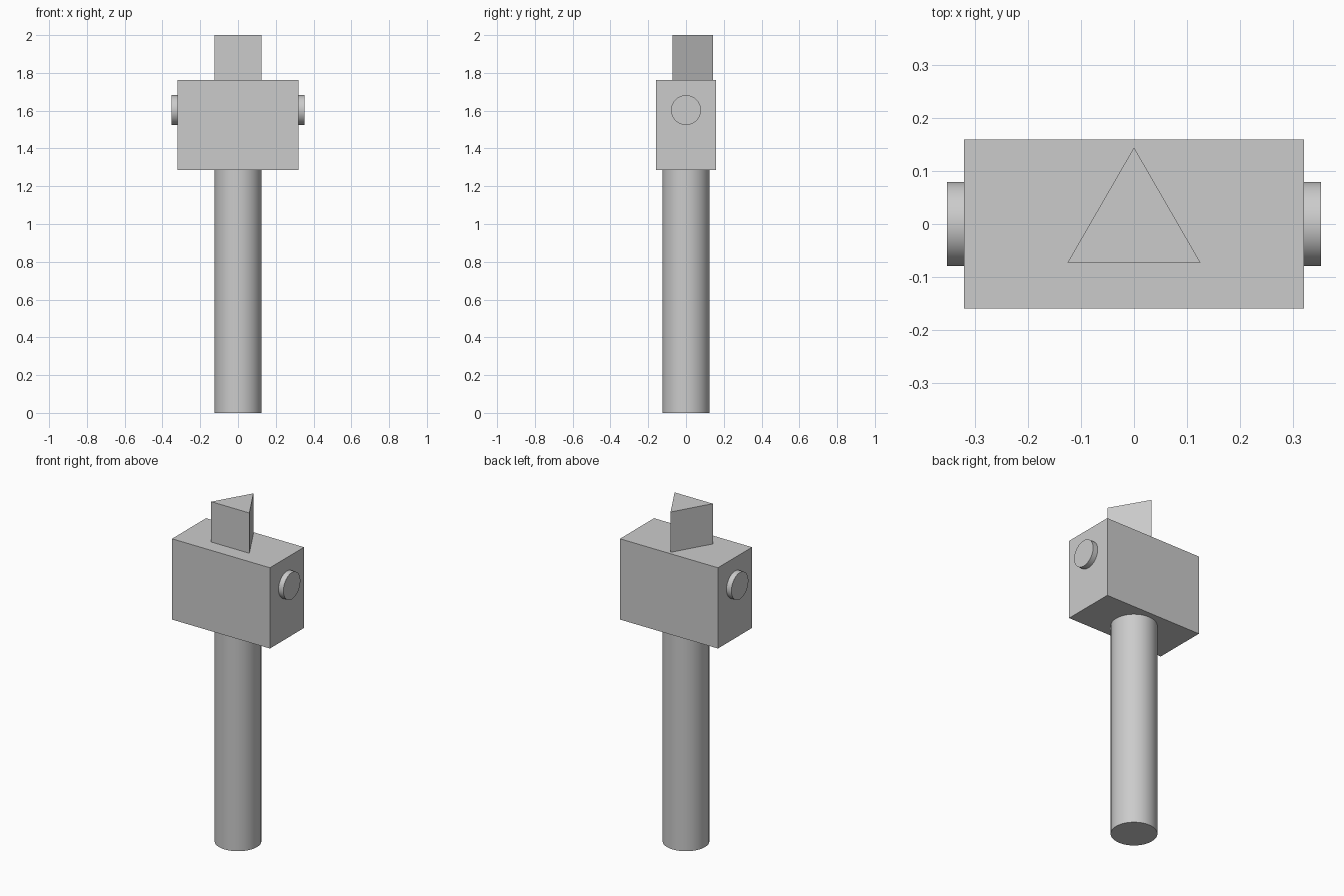
import bpy
from math import pi

cube = bpy.data.objects.get("Cube")
if cube:
    bpy.data.objects.remove(cube, do_unlink=True)

grey = bpy.data.materials.new("light_grey")
grey.use_nodes = True
colour = (0.6, 0.6, 0.6, 1)
grey.diffuse_color = colour
grey.node_tree.nodes["Principled BSDF"].inputs["Base Color"].default_value = colour


def finish(name, smooth=False):
    """Name and colour the part that was just added."""
    part = bpy.context.object
    part.name = name
    part.data.materials.append(grey)
    bpy.ops.object.transform_apply(location=False, rotation=True, scale=True)
    if smooth:
        bpy.ops.object.shade_smooth_by_angle(angle=pi / 6)


def prism(name, radius, depth, centre, sides=64, rotation=(0, 0, 0)):
    bpy.ops.mesh.primitive_cylinder_add(vertices=sides, radius=radius, depth=depth,
                                        location=centre, rotation=rotation)
    finish(name, smooth=sides > 8)


BOTTOM, TOP = 1.285, 1.762   # height range of the head block

# Round handle
prism("handle", 0.125, BOTTOM, (0, 0, BOTTOM / 2))

# Rectangular head block
bpy.ops.mesh.primitive_cube_add(size=1, location=(0, 0, (BOTTOM + TOP) / 2))
bpy.context.object.scale = (0.64, 0.318, TOP - BOTTOM)
finish("head_block")

# Triangular post on top, point to the back
prism("top_post", 0.144, 2 - TOP, (0, 0, (2 + TOP) / 2), sides=3)

# Round button on each side
for side, x in (("left", 1), ("right", -1)):
    prism(side + "_button", 0.079, 0.032, (x * 0.336, 0, 1.603), rotation=(0, pi / 2, 0))
